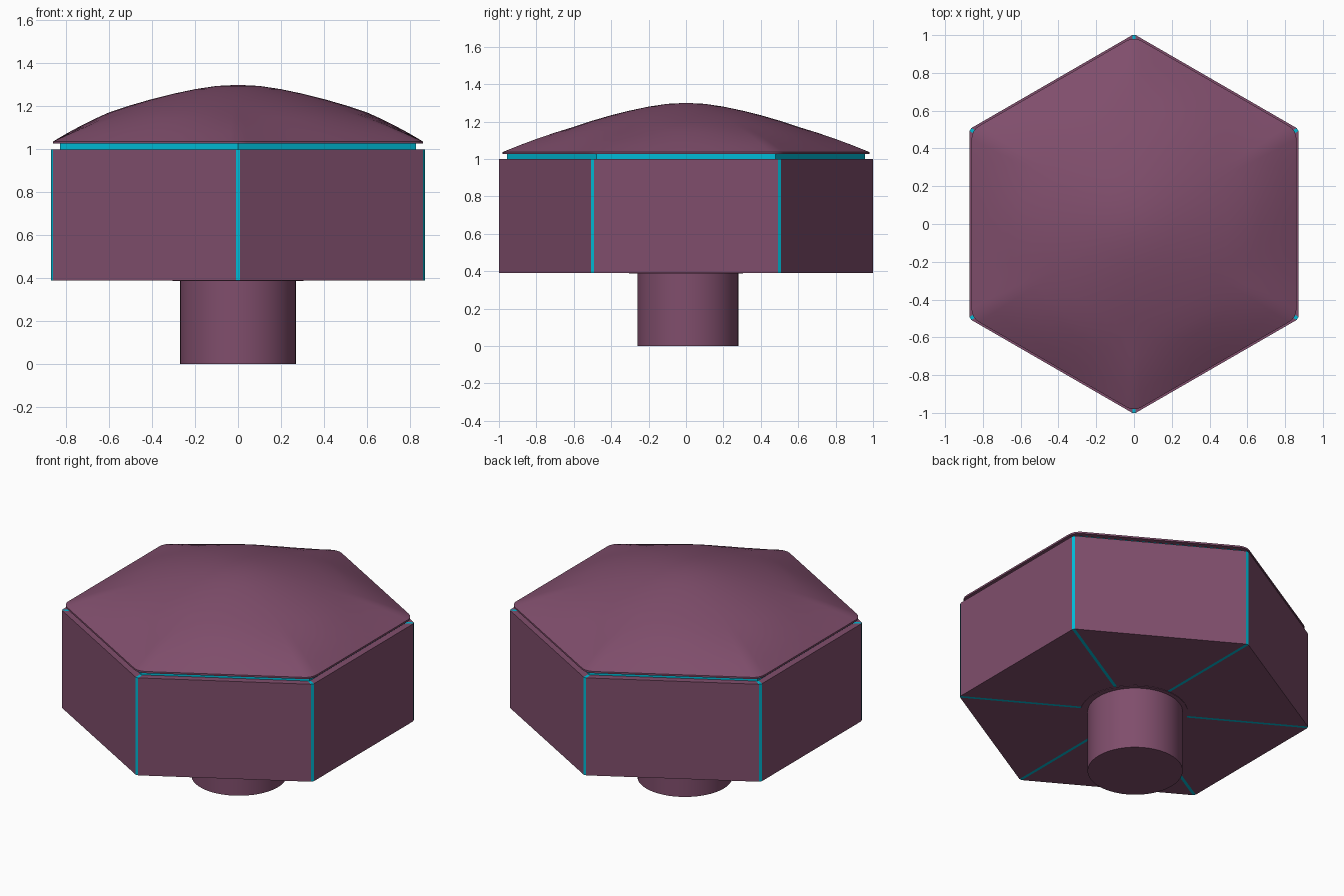
import bpy, bmesh, math
from mathutils import Vector

if "Cube" in bpy.data.objects:
    bpy.data.objects.remove(bpy.data.objects["Cube"])


def material(name, rgb):
    m = bpy.data.materials.new(name)
    m.diffuse_color = (*rgb, 1)
    m.use_nodes = True
    m.node_tree.nodes["Principled BSDF"].inputs["Base Color"].default_value = m.diffuse_color
    return m


PURPLE = material("plum purple", (0.216, 0.076, 0.15))
CYAN = material("bright cyan", (0.0, 0.5, 0.68))


def finish(bm, name, mats, smooth=None):
    bmesh.ops.recalc_face_normals(bm, faces=bm.faces[:])
    me = bpy.data.meshes.new(name)
    bm.to_mesh(me)
    bm.free()
    for m in mats:
        me.materials.append(m)
    ob = bpy.data.objects.new(name, me)
    bpy.context.collection.objects.link(ob)
    if smooth:
        bpy.ops.object.select_all(action='DESELECT')
        ob.select_set(True)
        bpy.context.view_layer.objects.active = ob
        bpy.ops.object.shade_smooth_by_angle(angle=math.radians(smooth))
    return ob


def corner_dir(i):
    a = math.radians(30 + 60 * i)
    return Vector((math.cos(a), math.sin(a), 0))


def prism(name, sides, radius, z0, z1, mat, turn=0.0, y=0.0, smooth=None):
    bm = bmesh.new()
    ring = [(radius * math.cos(turn + math.tau * i / sides),
             y + radius * math.sin(turn + math.tau * i / sides)) for i in range(sides)]
    lo = [bm.verts.new((px, py, z0)) for px, py in ring]
    hi = [bm.verts.new((px, py, z1)) for px, py in ring]
    bm.faces.new(lo)
    bm.faces.new(hi)
    for i in range(sides):
        j = (i + 1) % sides
        bm.faces.new((lo[i], lo[j], hi[j], hi[i]))
    return finish(bm, name, [mat], smooth)


# Hexagonal body: cyan seams on the corners and running inward on both ends
def build_body(z0=0.39, z1=1.0, half=0.009):
    bm = bmesh.new()
    levels = []
    for z in (z0, z1):
        outer, inner = [], []
        for i in range(6):
            d = corner_dir(i)
            t = Vector((-d.y, d.x, 0)) * half
            for s in (-1, 1):
                outer.append(bm.verts.new(d + s * t + Vector((0, 0, z))))
                inner.append(bm.verts.new(d * 0.05 + s * t + Vector((0, 0, z))))
        for k in range(12):
            n = (k + 1) % 12
            f = bm.faces.new((outer[k], outer[n], inner[n], inner[k]))
            f.material_index = 1 - k % 2
        bm.faces.new(inner)
        levels.append(outer)
    lo, hi = levels
    for k in range(12):
        n = (k + 1) % 12
        f = bm.faces.new((lo[k], lo[n], hi[n], hi[k]))
        f.material_index = 1 - k % 2
    finish(bm, "hex_body", [PURPLE, CYAN])


# Domed lid: circular crown blending into a hexagonal rim with rounded corners
def build_lid():
    apothem, fillet = 0.86, 0.08
    rim = []
    centre_r = (apothem - fillet) / math.cos(math.pi / 6)
    for i in range(6):
        c = corner_dir(i) * centre_r
        for k in range(5):
            a = math.radians(60 * i + 15 * k)
            rim.append(c + fillet * Vector((math.cos(a), math.sin(a), 0)))
        a = math.radians(60 * i + 60)
        nxt = corner_dir(i + 1) * centre_r + fillet * Vector((math.cos(a), math.sin(a), 0))
        start = rim[-1]
        rim += [start.lerp(nxt, k / 10) for k in range(1, 10)]
    n = len(rim)
    bm = bmesh.new()

    def ring(pts, z):
        return [bm.verts.new((p.x, p.y, z)) for p in pts]

    crown = [(0.1, 1.295), (0.2, 1.28), (0.3, 1.259), (0.4, 1.234), (0.5, 1.205), (0.6, 1.172)]
    rings = [ring([p.normalized() * r for p in rim], z) for r, z in crown]
    for u in (0.25, 0.5, 0.75, 1.0):
        pts = [(p.normalized() * 0.6).lerp(p, u) for p in rim]
        rings.append(ring(pts, 1.172 + (1.037 - 1.172) * u + 0.024 * u * (1 - u)))
    rings.append(ring(rim, 1.026))
    top = bm.verts.new((0, 0, 1.3))
    for i in range(n):
        j = (i + 1) % n
        bm.faces.new((top, rings[0][i], rings[0][j]))
        for a, b in zip(rings, rings[1:]):
            bm.faces.new((a[i], b[i], b[j], a[j]))
    bm.faces.new(rings[-1])
    finish(bm, "domed_lid", [PURPLE], 35)


build_body()
build_lid()
# Glowing band under the lid, stem and its thin collar
prism("lid_band", 6, 0.957, 1.0, 1.027, CYAN, math.radians(30))
prism("stem", 48, 0.27, 0.0, 0.395, PURPLE, y=0.01, smooth=35)
prism("stem_collar", 48, 0.305, 0.387, 0.392, PURPLE, smooth=35)
